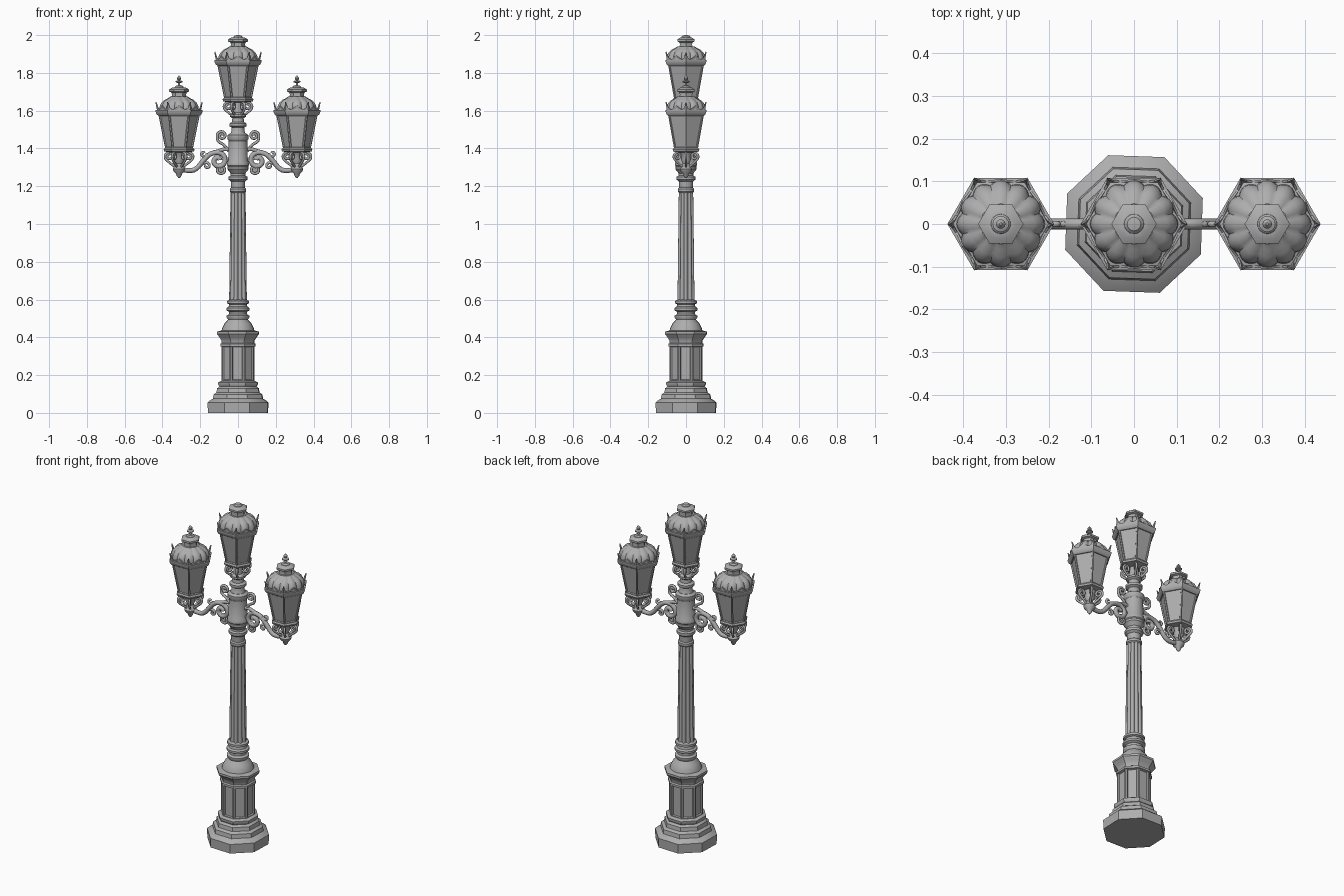
import bpy, bmesh
from math import pi, sin, cos, radians
from mathutils import Vector

cube = bpy.data.objects.get("Cube")
if cube:
    bpy.data.objects.remove(cube, do_unlink=True)

iron = bpy.data.materials.new("grey_iron")
iron.use_nodes = True
GREY = (0.42, 0.42, 0.42, 1)
iron.diffuse_color = GREY
iron.node_tree.nodes["Principled BSDF"].inputs["Base Color"].default_value = GREY


def finish(obj, angle=35):
    """Apply material and shading."""
    obj.data.materials.clear()
    obj.data.materials.append(iron)
    bpy.ops.object.select_all(action='DESELECT')
    obj.select_set(True)
    bpy.context.view_layer.objects.active = obj
    bpy.ops.object.shade_smooth_by_angle(angle=radians(angle))
    return obj


def from_bmesh(name, bm, loc=(0, 0, 0), angle=35):
    bmesh.ops.recalc_face_normals(bm, faces=bm.faces)
    mesh = bpy.data.meshes.new(name)
    bm.to_mesh(mesh)
    bm.free()
    obj = bpy.data.objects.new(name, mesh)
    obj.location = loc
    bpy.context.collection.objects.link(obj)
    return finish(obj, angle)


def lathe(name, profile, sides=32, turn=0, loc=(0, 0, 0), lobes=0, depth=0, panel=None):
    """Revolve (radius, z) pairs; lobes ripple the radius, panel recesses one band."""
    bm = bmesh.new()
    rings = []
    for r, z in profile:
        ring = []
        for i in range(sides):
            a = 2 * pi * i / sides
            rr = r * (1 + depth * (abs(cos(lobes * a / 2)) - 0.6)) if lobes else r
            ring.append(bm.verts.new((rr * cos(a + turn), rr * sin(a + turn), z)))
        rings.append(ring)
    bands = []
    for low, high in zip(rings, rings[1:]):
        bands.append([bm.faces.new((low[i], low[(i + 1) % sides], high[(i + 1) % sides], high[i]))
                      for i in range(sides)])
    bm.faces.new(rings[0][::-1])
    bm.faces.new(rings[-1])
    if panel:
        band, width, inward = panel
        bm.normal_update()
        bmesh.ops.inset_individual(bm, faces=bands[band], thickness=width)
        bmesh.ops.inset_individual(bm, faces=bands[band], thickness=width * 0.4, depth=-inward)
    return from_bmesh(name, bm, loc)


def tube(name, points, radius, loc=(0, 0, 0), turn=0):
    """Round bar through (distance, z) points, in a vertical plane turned about z."""
    curve = bpy.data.curves.new(name, 'CURVE')
    curve.dimensions = '3D'
    curve.bevel_depth = radius
    curve.bevel_resolution = 2
    curve.resolution_u = 4
    curve.use_fill_caps = True
    spline = curve.splines.new('NURBS')
    spline.points.add(len(points) - 1)
    for p, (d, z) in zip(spline.points, points):
        p.co = (d * cos(turn), d * sin(turn), z, 1)
    spline.order_u = 3
    spline.use_endpoint_u = True
    obj = bpy.data.objects.new(name, curve)
    obj.location = loc
    bpy.context.collection.objects.link(obj)
    bpy.ops.object.select_all(action='DESELECT')
    obj.select_set(True)
    bpy.context.view_layer.objects.active = obj
    bpy.ops.object.convert(target='MESH')
    return finish(bpy.context.object, 60)


def spiral(cx, cz, r0, r1, a0, a1, n=18):
    out = []
    for i in range(n + 1):
        t = i / n
        a = radians(a0 + (a1 - a0) * t)
        r = r0 + (r1 - r0) * t
        out.append((cx + r * cos(a), cz + r * sin(a)))
    return out


# Octagonal pedestal
OCT = radians(20.5)
lathe("base_plinth", [(0.17, 0), (0.172, 0.055), (0.158, 0.066), (0.142, 0.075), (0.138, 0.098),
                      (0.122, 0.108), (0.118, 0.13), (0.105, 0.14), (0.112, 0.15),
                      (0.112, 0.162), (0.094, 0.17)], 8, OCT)
lathe("pedestal_panels", [(0.094, 0.165), (0.094, 0.36)], 8, OCT, panel=(0, 0.012, 0.008))
lathe("pedestal_cornice", [(0.094, 0.35), (0.1, 0.352), (0.1, 0.365), (0.092, 0.37), (0.094, 0.385),
                           (0.105, 0.4), (0.119, 0.418), (0.119, 0.43), (0.088, 0.437)], 8, OCT)
lathe("pedestal_shoulder", [(0.088, 0.43), (0.083, 0.45), (0.07, 0.475), (0.055, 0.49),
                            (0.05, 0.5)], 24)

# Column collars, fluted shaft and capital
lathe("lower_collars", [(0.05, 0.49), (0.06, 0.505), (0.06, 0.515), (0.047, 0.523), (0.047, 0.535),
                        (0.061, 0.543), (0.061, 0.555), (0.05, 0.562), (0.047, 0.575),
                        (0.058, 0.58), (0.058, 0.593), (0.044, 0.6)])
lathe("fluted_shaft", [(0.044, 0.59), (0.043, 0.63), (0.037, 1.15), (0.036, 1.18)], 80,
      lobes=10, depth=0.2)
lathe("upper_collars", [(0.037, 1.165), (0.043, 1.172), (0.043, 1.186), (0.036, 1.192), (0.038, 1.225),
                        (0.05, 1.235), (0.05, 1.25), (0.039, 1.256), (0.039, 1.268),
                        (0.048, 1.28), (0.056, 1.29), (0.056, 1.302), (0.05, 1.308)])
lathe("arm_block", [(0.05, 1.3), (0.058, 1.31), (0.058, 1.325), (0.052, 1.335), (0.049, 1.44),
                    (0.056, 1.45), (0.056, 1.47), (0.042, 1.48)], 24)
lathe("top_neck", [(0.042, 1.475), (0.035, 1.49), (0.033, 1.51), (0.046, 1.518), (0.046, 1.532),
                   (0.032, 1.54), (0.03, 1.56), (0.042, 1.568), (0.042, 1.58), (0.026, 1.59),
                   (0.022, 1.66)])


def crest(name, loc):
    """Six wavy plates round the eaves, tallest at the corners."""
    heights = [0.048, 0.016, 0.008, 0.012, 0.02, 0.029, 0.02, 0.012, 0.008, 0.016, 0.048]
    bm = bmesh.new()
    for k in range(6):
        a, b = [Vector((cos(q * pi / 3), sin(q * pi / 3), 0)) for q in (k, k + 1)]
        for i in range(len(heights) - 1):
            quad = []
            for j, top in ((i, 0), (i + 1, 0), (i + 1, 1), (i, 1)):
                t = j / (len(heights) - 1)
                h = heights[j] * top
                p = a.lerp(b, t) * (0.116 + 0.2 * h)
                quad.append(bm.verts.new((p.x, p.y, h)))
            bm.faces.new(quad)
    bmesh.ops.remove_doubles(bm, verts=bm.verts, dist=0.0001)
    bmesh.ops.solidify(bm, geom=bm.faces[:], thickness=0.005)
    return from_bmesh(name, bm, loc)


def lantern(label, x, z, hanging):
    """Hexagonal lantern; z is the height of the glass bottom."""
    loc = (x, 0, z)
    lathe(label + "_lantern_floor", [(0.045, -0.012), (0.078, -0.006), (0.082, 0.004),
                                     (0.076, 0.012)], 6, loc=loc)
    lathe(label + "_lantern_panes", [(0.073, 0.008), (0.112, 0.2)], 6, loc=loc,
          panel=(0, 0.009, 0.006))
    lathe(label + "_lantern_eaves", [(0.108, 0.182), (0.118, 0.19), (0.125, 0.205), (0.125, 0.213),
                                     (0.108, 0.216), (0.098, 0.222)], 6, loc=loc)
    crest(label + "_lantern_crest", (x, 0, z + 0.208))
    lathe(label + "_lantern_dome", [(0.1, 0.212), (0.098, 0.235), (0.09, 0.252), (0.076, 0.266),
                                    (0.058, 0.275), (0.046, 0.284)], 72, loc=loc, lobes=12, depth=0.1)
    lathe(label + "_lantern_cap", [(0.042, 0.275), (0.037, 0.295), (0.04, 0.306), (0.053, 0.311),
                                   (0.053, 0.322), (0.038, 0.331), (0.024, 0.334)], 6, loc=loc)
    lathe(label + "_lantern_knob", [(0.024, 0.328), (0.023, 0.336), (0.016, 0.343),
                                    (0.004, 0.345)], 16, loc=loc)
    # Scroll brackets under the corners
    scroll = spiral(0.053, -0.032, 0.007, 0.024, 480, -60) + [(0.045, -0.07), (0.02, -0.088)]
    for k in range(6):
        tube(label + "_lantern_bracket", scroll, 0.0065, loc, k * pi / 3)
    if hanging:
        lathe(label + "_lantern_finial", [(0.006, 0.34), (0.006, 0.356), (0.019, 0.361), (0.019, 0.366),
                                          (0.006, 0.371), (0.011, 0.377), (0.011, 0.384),
                                          (0.003, 0.395)], 16, loc=loc)
        lathe(label + "_lantern_drop", [(0.004, -0.146), (0.012, -0.136), (0.016, -0.124), (0.03, -0.11),
                                        (0.033, -0.098), (0.024, -0.085), (0.018, -0.07), (0.026, -0.05),
                                        (0.026, -0.03), (0.04, -0.008)], 20, loc=loc)


lantern("top", 0, 1.655, False)

# Side lanterns and scrolled arms
arm = spiral(0.105, 1.335, 0.01, 0.045, 520, 80) + [(0.15, 1.372), (0.185, 1.335), (0.215, 1.295),
                                                    (0.25, 1.278), (0.31, 1.29)]
upper_scroll = spiral(0.086, 1.468, 0.006, 0.025, 540, 0) + [(0.108, 1.435), (0.07, 1.42), (0.05, 1.385)]
lower_scroll = spiral(0.088, 1.288, 0.006, 0.024, -540, -20) + [(0.105, 1.315), (0.07, 1.32), (0.05, 1.35)]
leaf_scroll = spiral(0.182, 1.372, 0.005, 0.018, 500, 180, 12) + [(0.165, 1.35), (0.185, 1.33)]
under_scroll = spiral(0.165, 1.308, 0.005, 0.018, 400, 60, 12) + [(0.19, 1.32), (0.21, 1.3)]
tie = [(0.03, 1.39), (0.07, 1.4), (0.1, 1.385), (0.13, 1.38)]

for label, side, turn in (("left", 1, 0), ("right", -1, pi)):
    lantern(label, side * 0.312, 1.39, True)
    tube(label + "_arm", arm, 0.013, turn=turn)
    tube(label + "_arm_tie", tie, 0.01, turn=turn)
    for part, path in (("upper", upper_scroll), ("lower", lower_scroll),
                       ("leaf", leaf_scroll), ("under", under_scroll)):
        tube(label + "_" + part + "_scroll", path, 0.0075, turn=turn)
